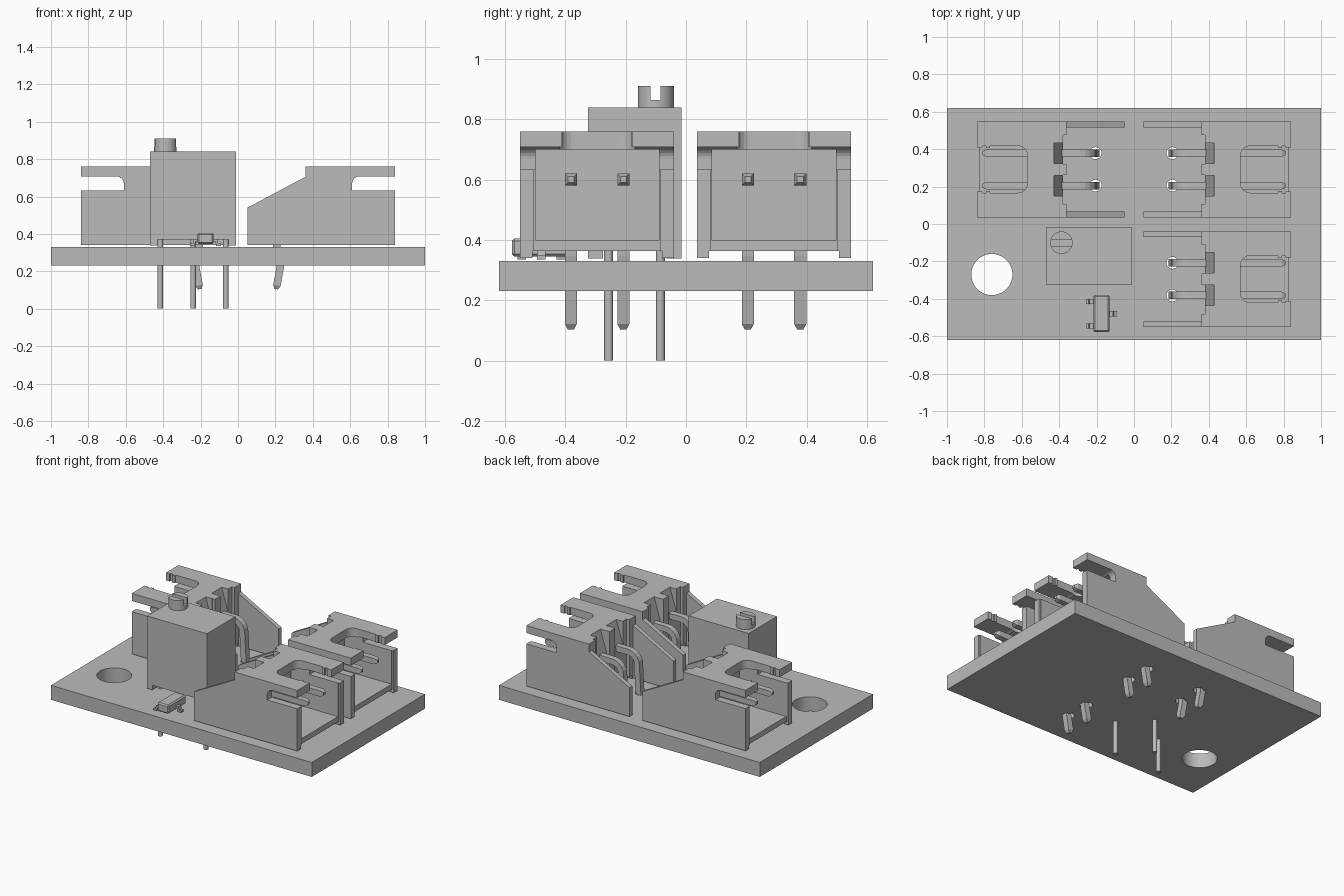
import bpy, bmesh
from math import pi, sin, cos
from mathutils import Vector

cube = bpy.data.objects.get("Cube")
if cube:
    bpy.data.objects.remove(cube, do_unlink=True)

grey = bpy.data.materials.new("plain grey")
grey.use_nodes = True
grey.diffuse_color = (0.5, 0.5, 0.5, 1)
grey.node_tree.nodes["Principled BSDF"].inputs["Base Color"].default_value = (0.5, 0.5, 0.5, 1)


def finish(name, bm):
    bmesh.ops.recalc_face_normals(bm, faces=bm.faces)
    mesh = bpy.data.meshes.new(name)
    bm.to_mesh(mesh)
    bm.free()
    mesh.materials.append(grey)
    obj = bpy.data.objects.new(name, mesh)
    bpy.context.collection.objects.link(obj)
    return obj


def prism(name, outline, lo, hi, axis="z"):
    """Extrude an outline along z (xy outline) or y (xz outline)."""
    place = (lambda a, b, h: (a, b, h)) if axis == "z" else (lambda a, b, h: (a, h, b))
    bm = bmesh.new()
    face = bm.faces.new([bm.verts.new(place(a, b, lo)) for a, b in outline])
    new = bmesh.ops.extrude_face_region(bm, geom=[face])["geom"]
    verts = [v for v in new if isinstance(v, bmesh.types.BMVert)]
    bmesh.ops.translate(bm, verts=verts, vec=place(0, 0, hi - lo))
    return finish(name, bm)


def box(name, x0, x1, y0, y1, z0, z1):
    return prism(name, [(x0, y0), (x1, y0), (x1, y1), (x0, y1)], z0, z1)


def arc(cx, cy, r, start, end, n=6):
    steps = [start + (end - start) * i / n for i in range(n + 1)]
    return [(cx + r * cos(a), cy + r * sin(a)) for a in steps]


def disc(name, cx, cy, r, z0, z1, n=32):
    return prism(name, arc(cx, cy, r, 0, 2 * pi, n)[:-1], z0, z1)


def cut(obj, cutters):
    """Subtract the cutters, bake the result and drop the cutters."""
    for c in cutters:
        c.hide_render = True
        mod = obj.modifiers.new("cut", "BOOLEAN")
        mod.operation, mod.solver, mod.object = "DIFFERENCE", "EXACT", c
    bpy.context.view_layer.update()
    graph = bpy.context.evaluated_depsgraph_get()
    mesh = bpy.data.meshes.new_from_object(obj.evaluated_get(graph))
    obj.modifiers.clear()
    obj.data = mesh
    for c in cutters:
        bpy.data.objects.remove(c, do_unlink=True)


def smooth(obj):
    bpy.ops.object.select_all(action="DESELECT")
    obj.select_set(True)
    bpy.context.view_layer.objects.active = obj
    bpy.ops.object.shade_smooth_by_angle(angle=0.6)


def square_wire(name, path, half):
    """Square wire swept along an xz path, with tapered tips."""
    pts = [Vector((x, 0, z)) for x, z in path]
    last = len(pts) - 1
    bm = bmesh.new()
    rings = []
    for i, p in enumerate(pts):
        t = (pts[min(i + 1, last)] - pts[max(i - 1, 0)]).normalized()
        n = Vector((-t.z, 0, t.x))
        h = half * (0.5 if i in (0, last) else 1)
        rings.append([bm.verts.new(p + n * h * a + Vector((0, h * b, 0)))
                      for a, b in ((1, 1), (1, -1), (-1, -1), (-1, 1))])
    for a, b in zip(rings, rings[1:]):
        for k in range(4):
            bm.faces.new((a[k], a[k - 1], b[k - 1], b[k]))
    bm.faces.new(rings[0])
    bm.faces.new(rings[-1])
    return finish(name, bm)


# Circuit board with a mounting hole and pin holes
PIN = 0.087
SOCKETS = [("front_left", -0.295, 1), ("back_left", 0.292, 1), ("back_right", 0.292, -1)]
board = box("circuit_board", -1, 1, -0.62, 0.62, 0.23, 0.33)
holes = [disc("hole", -0.76, -0.27, 0.11, 0.1, 0.5, 48)]
for _, cy, side in SOCKETS:
    for s in (-1, 1):
        holes.append(disc("hole", side * 0.205, cy + s * PIN, 0.032, 0.1, 0.5, 20))
cut(board, holes)
smooth(board)

# Socket housing: side profile extruded, then hollowed out
profile = [(0.05, 0.34), (0.84, 0.34), (0.84, 0.633), (0.61, 0.633)]
profile += arc(0.65, 0.668, 0.04, pi, pi / 2)
profile += [(0.84, 0.708), (0.84, 0.76), (0.36, 0.76), (0.36, 0.705), (0.05, 0.54)]
W = 0.256
housing = prism("socket_housing", profile, -W, W, "y")
window = arc(0.62, 0.075, 0.05, pi / 2, pi) + arc(0.62, -0.075, 0.05, pi, 1.5 * pi)
window += [(0.77, -0.125), (0.77, -0.115), (0.79, -0.115), (0.79, -0.125),
           (0.81, -0.125), (0.81, -0.117), (0.9, -0.117)]
window += [(0.9, 0.117), (0.81, 0.117), (0.81, 0.125), (0.79, 0.125),
           (0.79, 0.115), (0.77, 0.115), (0.77, 0.125)]
cutters = [
    box("rear_gap", 0, 0.36, -0.225, 0.225, 0.3, 0.8),
    box("cavity", 0.47, 0.9, -0.205, 0.205, 0.4, 0.7),
    box("floor_setback", 0.83, 0.9, -0.21, 0.21, 0.3, 0.65),
    box("underside", 0, 0.9, -0.215, 0.215, 0.3, 0.363),
    prism("top_window", window, 0.68, 0.8),
]
groove = [(0.3, 0.3), (0.38, 0.3), (0.38, 0.6), (0.435, 0.78), (0.3, 0.78)]
for s in (-1, 1):
    c = s * PIN
    cutters.append(prism("groove", groove, c - 0.055, c + 0.055, "y"))
    lo, hi = sorted((s * 0.03, s * 0.185))
    cutters.append(box("rear_notch", 0.3, 0.38, lo, hi, 0.3, 0.8))
cut(housing, cutters)

# Bent pin shared by every socket
bend = [(0.81, 0.6), (0.79, 0.6)]
bend += arc(0.29, 0.53, 0.07, pi / 2, pi, 5)
bend += [(0.21, 0.35), (0.205, 0.32), (0.229, 0.24), (0.208, 0.125), (0.204, 0.105)]
pin = square_wire("socket_pin", bend, 0.02)

# Place the three sockets
for name, cy, side in SOCKETS:
    turn = 0 if side > 0 else pi
    for part, source, dy in (("housing", housing, 0), ("pin_a", pin, -PIN), ("pin_b", pin, PIN)):
        obj = bpy.data.objects.new(name + "_socket_" + part, source.data)
        obj.location.y = cy + dy
        obj.rotation_euler.z = turn
        bpy.context.collection.objects.link(obj)
for source in (housing, pin):
    bpy.data.objects.remove(source, do_unlink=True)

# Trimmer block on corner feet, with a slotted screw and three legs
box("trimmer_body", -0.47, -0.01, -0.325, -0.015, 0.37, 0.84)
for i, x in enumerate((-0.47, -0.05)):
    for j, y in enumerate((-0.325, -0.065)):
        box(f"trimmer_foot_{i}{j}", x, x + 0.04, y, y + 0.05, 0.338, 0.372)
screw = disc("trimmer_screw", -0.388, -0.1, 0.06, 0.838, 0.91)
cut(screw, [box("slot", -0.5, -0.3, -0.118, -0.084, 0.865, 1)])
smooth(screw)
for i, (x, y) in enumerate(((-0.415, -0.257), (-0.24, -0.085), (-0.065, -0.257))):
    smooth(disc(f"trimmer_leg_{i}", x, y, 0.015, 0, 0.375, 16))

# Small three-lead chip
chip = box("chip_body", -0.217, -0.13, -0.577, -0.38, 0.345, 0.405)
bevel = chip.modifiers.new("bevel", "BEVEL")
bevel.width, bevel.segments = 0.008, 1
for i, (y, s) in enumerate(((-0.415, -1), (-0.545, -1), (-0.48, 1))):
    lead = [(0.035, 0.372), (0.063, 0.372), (0.068, 0.348), (0.083, 0.348),
            (0.083, 0.335), (0.058, 0.335), (0.053, 0.36), (0.035, 0.36)]
    prism(f"chip_lead_{i}", [(-0.174 + s * a, z) for a, z in lead], y - 0.014, y + 0.014, "y")
